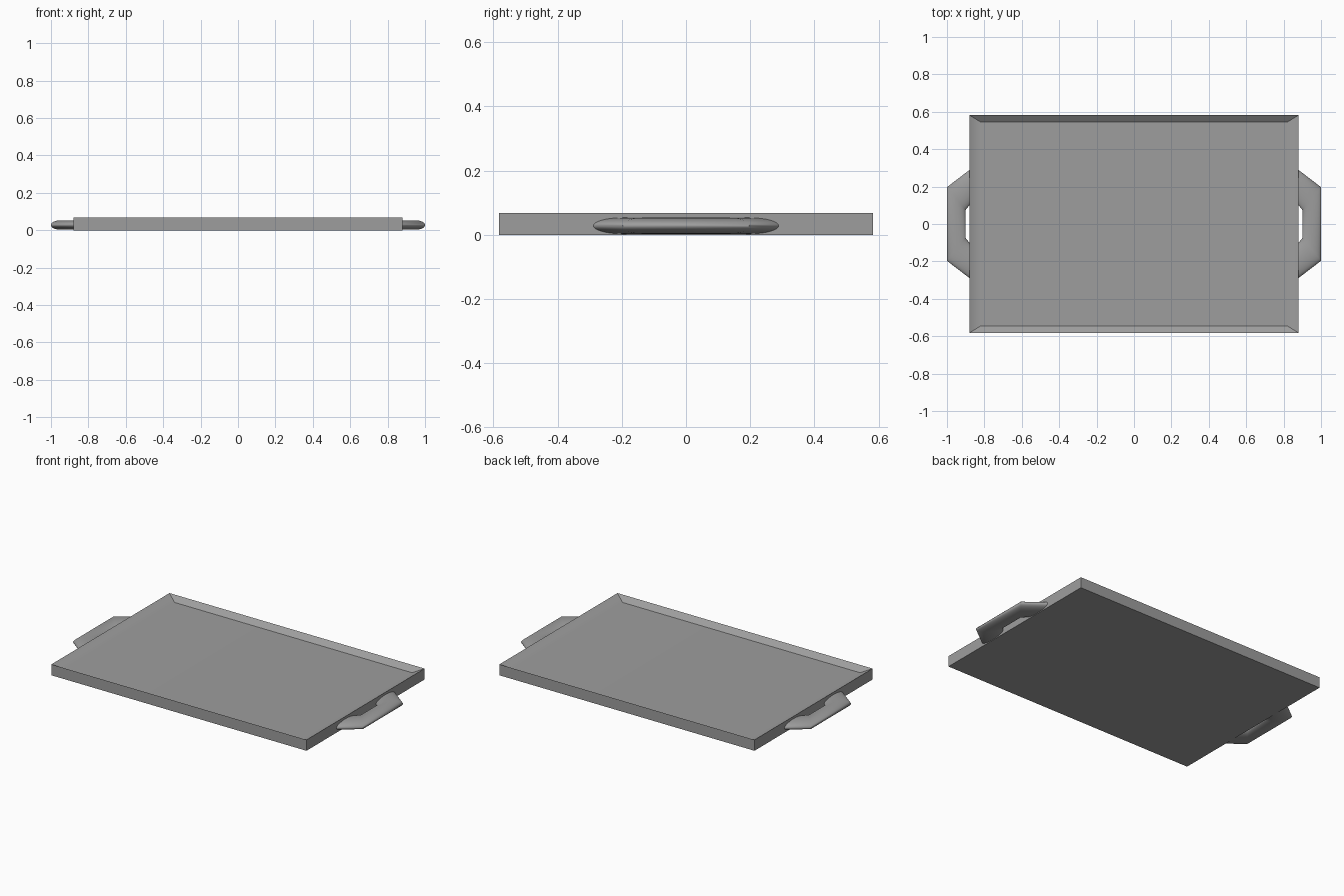
import bpy, bmesh, math

if "Cube" in bpy.data.objects:
    bpy.data.objects.remove(bpy.data.objects["Cube"])

grey = bpy.data.materials.new("dark_grey")
grey.diffuse_color = (0.34, 0.34, 0.34, 1)
grey.use_nodes = True
grey.node_tree.nodes["Principled BSDF"].inputs["Base Color"].default_value = grey.diffuse_color


def loft(name, rings, smooth_angle):
    """Bridge equal-length point rings, cap both ends, smooth by angle."""
    bm = bmesh.new()
    rows = [[bm.verts.new(p) for p in ring] for ring in rings]
    n = len(rows[0])
    for a, b in zip(rows, rows[1:]):
        for i in range(n):
            j = (i + 1) % n
            bm.faces.new((a[i], a[j], b[j], b[i]))
    bm.faces.new(rows[0])
    bm.faces.new(rows[-1])
    bmesh.ops.recalc_face_normals(bm, faces=bm.faces)
    mesh = bpy.data.meshes.new(name)
    bm.to_mesh(mesh)
    bm.free()
    mesh.materials.append(grey)
    obj = bpy.data.objects.new(name, mesh)
    bpy.context.collection.objects.link(obj)
    bpy.ops.object.select_all(action='DESELECT')
    bpy.context.view_layer.objects.active = obj
    obj.select_set(True)
    bpy.ops.object.shade_smooth_by_angle(angle=math.radians(smooth_angle))
    return obj


def rect(x, y, z):
    return [(-x, -y, z), (x, -y, z), (x, y, z), (-x, y, z)]


# Tray body: box whose rim slopes inward to a shallow floor
tray = loft("tray", [rect(0.88, 0.582, 0), rect(0.88, 0.582, 0.068),
                     rect(0.82, 0.545, 0.04)], 30)
# Keep the floor evenly shaded, blending the gentle end slopes into it
weighted = tray.modifiers.new("even_shading", 'WEIGHTED_NORMAL')
weighted.keep_sharp = True


# Handles: oval section swept along a bent bar, ends buried in the tray edge
def oval(outer, inner, z=0.028, rz=0.025, n=32):
    ring = []
    for i in range(n):
        a = 2 * math.pi * i / n
        t = (1 + math.cos(a)) / 2
        ring.append((inner[0] + (outer[0] - inner[0]) * t,
                     inner[1] + (outer[1] - inner[1]) * t,
                     z + rz * math.sin(a)))
    return ring


half = [((0.865, 0.30), (0.865, 0.119)), ((1.0, 0.197), (0.9, 0.075))]
path = half + [tuple((x, -y) for x, y in pair) for pair in reversed(half)]
handles = loft("handles", [oval(o, i) for o, i in path], 50)
mirror = handles.modifiers.new("other_side", 'MIRROR')
mirror.use_axis[0] = True
